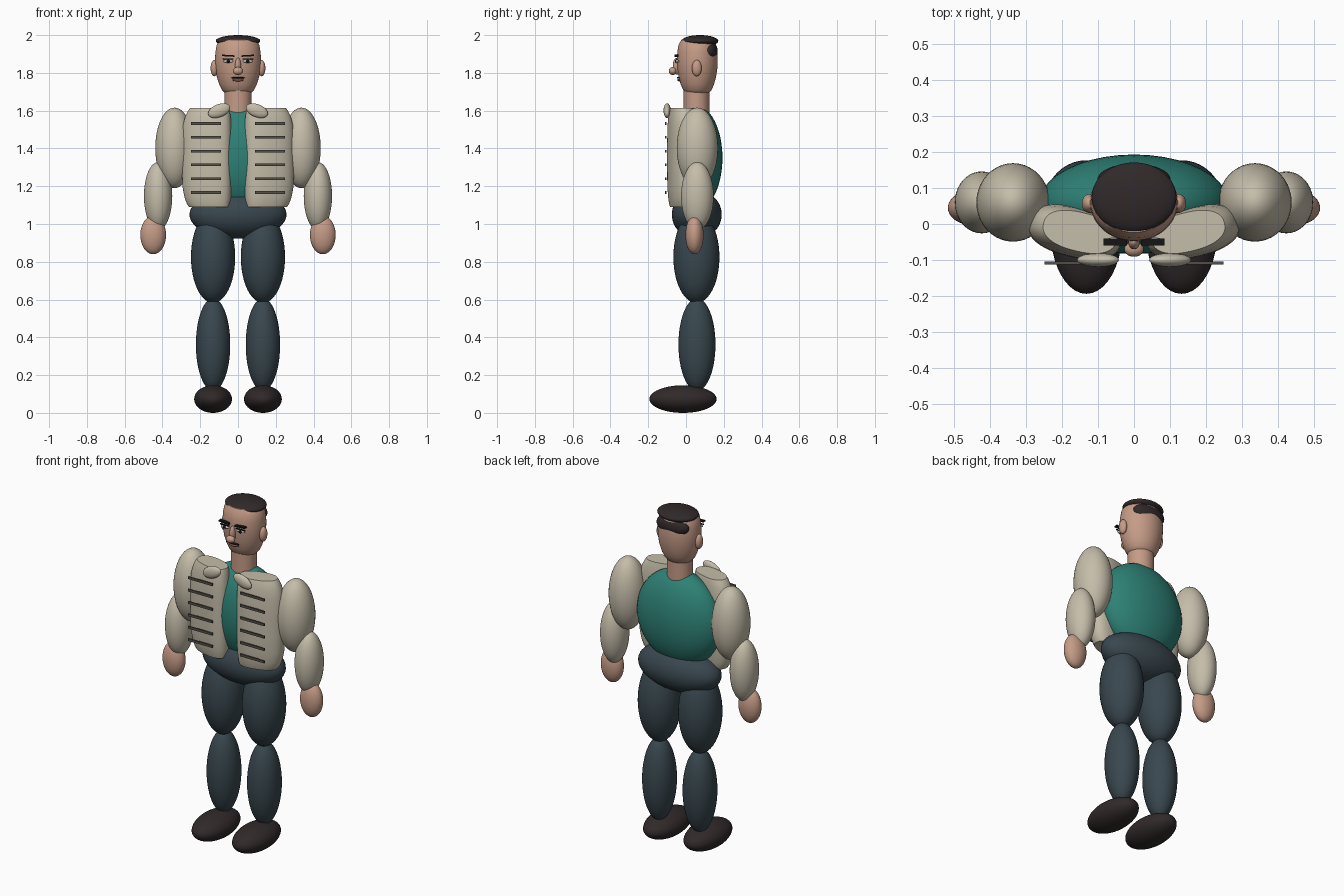
import bpy, bmesh, math
from mathutils import Matrix, Vector

cube = bpy.data.objects.get("Cube")
if cube:
    bpy.data.objects.remove(cube, do_unlink=True)


def material(name, r, g, b):
    m = bpy.data.materials.new(name)
    m.use_nodes = True
    m.diffuse_color = (r, g, b, 1)
    m.node_tree.nodes["Principled BSDF"].inputs["Base Color"].default_value = (r, g, b, 1)
    return m


SKIN = material("skin", .56, .33, .24)
BEIGE = material("jacket beige", .56, .51, .40)
TEAL = material("shirt teal", .027, .22, .18)
NAVY = material("trouser slate", .04, .063, .077)
DARK = material("hair and shoe dark", .03, .022, .023)
STRIPE = material("braid taupe", .09, .08, .06)
WHITE = material("eye white", .75, .75, .72)
BLACK = material("brow black", .008, .007, .007)
LIP = material("lip brown", .27, .11, .085)


def finish(name, bm, mat, angle=40):
    bmesh.ops.recalc_face_normals(bm, faces=bm.faces)
    mesh = bpy.data.meshes.new(name)
    bm.to_mesh(mesh)
    bm.free()
    mesh.materials.append(mat)
    ob = bpy.data.objects.new(name, mesh)
    bpy.context.collection.objects.link(ob)
    bpy.ops.object.select_all(action="DESELECT")
    ob.select_set(True)
    bpy.context.view_layer.objects.active = ob
    bpy.ops.object.shade_smooth_by_angle(angle=math.radians(angle))
    return ob


def placed(loc, scale, tilt=0):
    return (Matrix.Translation(loc) @ Matrix.Rotation(tilt, 4, "Y")
            @ Matrix.Diagonal((*scale, 1)))


def ball(name, mat, loc, radii, tilt=0):
    bm = bmesh.new()
    bmesh.ops.create_uvsphere(bm, u_segments=40, v_segments=24, radius=1,
                              matrix=placed(loc, radii, tilt))
    return finish(name, bm, mat)


def box(name, mat, loc, size, tilt=0):
    bm = bmesh.new()
    bmesh.ops.create_cube(bm, size=1, matrix=placed(loc, size, tilt))
    return finish(name, bm, mat)


def loft(name, mat, rings, power=1.0, turn=0):
    """Stack of rounded rings given as (x, y, z, x radius, y radius), with flat caps."""
    bm = bmesh.new()
    n = 40
    rows = []
    for x, y, z, a, b in rings:
        row = []
        for i in range(n):
            c, s = math.cos(math.tau * i / n), math.sin(math.tau * i / n)
            p = Vector((a * math.copysign(abs(c) ** power, c),
                        b * math.copysign(abs(s) ** power, s), 0))
            row.append(bm.verts.new(Matrix.Rotation(turn, 3, "Z") @ p + Vector((x, y, z))))
        rows.append(row)
    for lo, hi in zip(rows, rows[1:]):
        for i in range(n):
            j = (i + 1) % n
            bm.faces.new((lo[i], lo[j], hi[j], hi[i]))
    bm.faces.new(rows[0])
    bm.faces.new(rows[-1])
    return finish(name, bm, mat)


# Body core
ball("torso", TEAL, (0, .055, 1.35), (.265, .138, .275))
ball("hips", NAVY, (0, .057, 1.05), (.257, .132, .128))
loft("neck", SKIN, [(0, .056, z, .072, .068) for z in (1.56, 1.72)])

# Head, narrowing to the chin
loft("head", SKIN, [(0, .06, z, .122 * s, .108 * s) for z, s in (
    (1.685, .4), (1.692, .56), (1.71, .7), (1.74, .82), (1.78, .92), (1.83, .99),
    (1.87, 1), (1.91, .98), (1.95, .92), (1.975, .78), (1.985, .5))])
ball("hair_top", DARK, (0, .074, 1.969), (.118, .097, .031))
ball("hair_back", DARK, (0, .122, 1.915), (.102, .046, .056))

# Nose and mouth
ball("nose_bridge", SKIN, (0, -.05, 1.835), (.016, .02, .045))
ball("nose_tip", SKIN, (0, -.07, 1.81), (.027, .021, .021))
ball("upper_lip", BLACK, (0, -.04, 1.774), (.036, .009, .005))
ball("lower_lip", LIP, (0, -.037, 1.762), (.03, .009, .007))

for side, label in ((1, "left"), (-1, "right")):
    def part(name, mat, loc, radii, tilt=0, make=ball):
        x, y, z = loc
        return make(label + "_" + name, mat, (x * side, y, z), radii, tilt * side)

    # Face details
    part("ear", SKIN, (.125, .057, 1.825), (.02, .026, .043))
    part("eye", WHITE, (.052, -.046, 1.862), (.026, .009, .009))
    part("pupil", BLACK, (.052, -.054, 1.862), (.009, .005, .009))
    part("eyelid", BLACK, (.052, -.05, 1.873), (.058, .008, .004), make=box)
    part("eyebrow", BLACK, (.052, -.05, 1.891), (.066, .02, .008), -.06, make=box)

    # Arms
    part("upper_arm", BEIGE, (.336, .06, 1.403), (.102, .109, .213))
    part("forearm", BEIGE, (.423, .06, 1.148), (.075, .086, .18))
    part("hand", SKIN, (.449, .045, .942), (.068, .048, .102))

    # Legs
    part("thigh", NAVY, (.132, .055, .825), (.117, .122, .243))
    part("shin", NAVY, (.132, .058, .362), (.091, .098, .245))
    part("shoe", DARK, (.132, -.016, .073), (.1, .178, .073))

    # Open jacket front, collar and braid bars
    loft(label + "_jacket_front", BEIGE, [
        (side * (.152 + .013 * t), -.022, z, .108 + .025 * t, .056 + .014 * t)
        for z, t in ((1.09, 0), (1.105, .3), (1.14, .65), (1.2, .95), (1.3, 1),
                     (1.42, 1), (1.52, .9), (1.57, .55), (1.6, .15), (1.615, -.15))],
        power=.85, turn=side * .24)
    part("collar", BEIGE, (.1, -.1, 1.6), (.061, .019, .034), .38)
    for i in range(6):
        part("braid_%d" % (i + 1), STRIPE, (.17, -.108, 1.167 + .073 * i),
             (.158, .008, .014), make=box)
